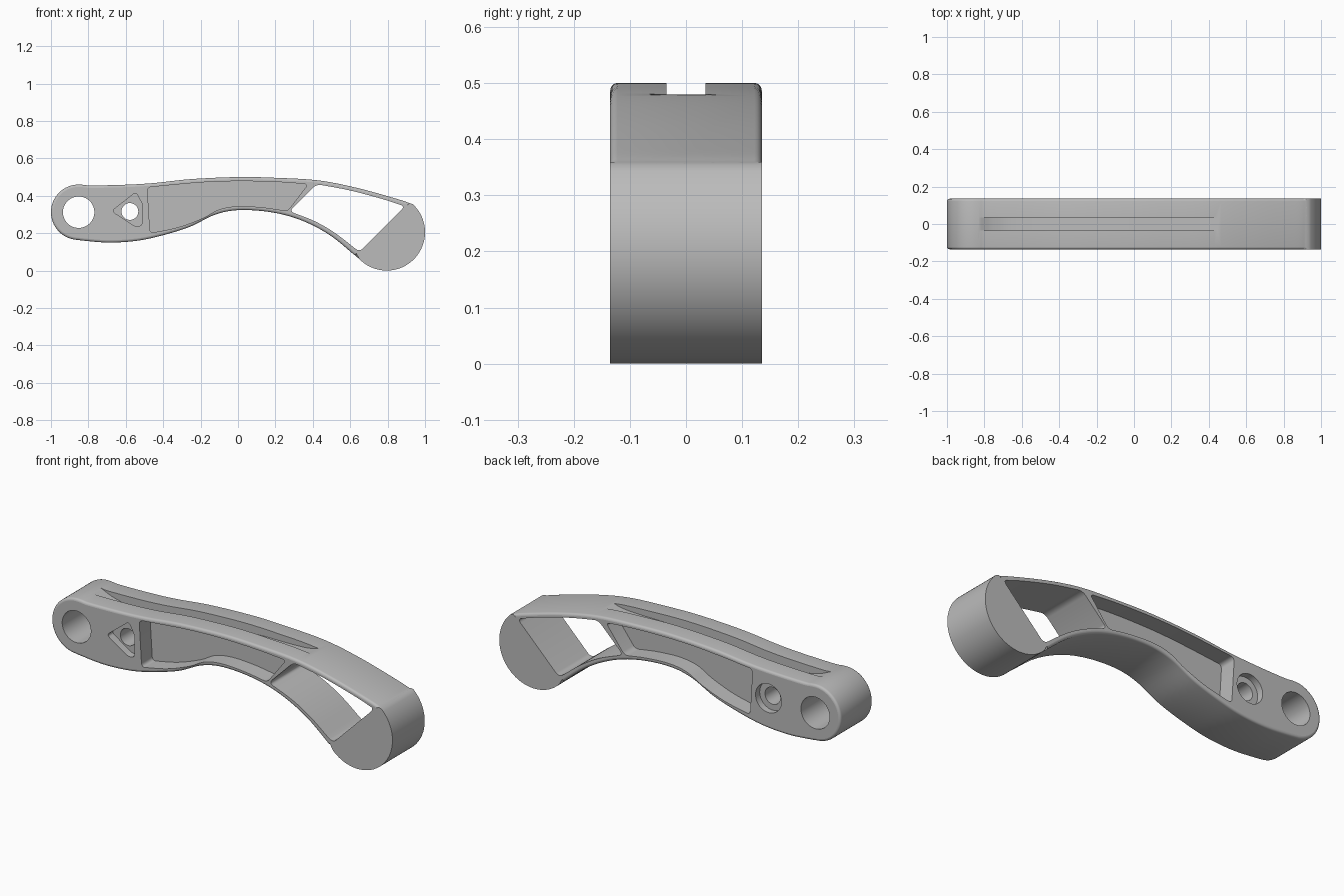
import bpy, bmesh, math
from mathutils import Vector

HALF = 0.135      # half thickness of the arm
WEB = 0.045       # half thickness of the web between the side pockets

if "Cube" in bpy.data.objects:
    bpy.data.objects.remove(bpy.data.objects["Cube"])

grey = bpy.data.materials.new("satin_grey")
grey.use_nodes = True
grey.diffuse_color = (0.5, 0.5, 0.5, 1)
grey.node_tree.nodes["Principled BSDF"].inputs["Base Color"].default_value = (0.5, 0.5, 0.5, 1)


def smooth_path(pts, steps=6):
    """Catmull-Rom curve through the points."""
    p = [Vector(q) for q in pts]
    p = [2 * p[0] - p[1]] + p + [2 * p[-1] - p[-2]]
    out = []
    for a, b, c, d in zip(p, p[1:], p[2:], p[3:]):
        for i in range(steps):
            t = i / steps
            out.append(0.5 * (2 * b + (c - a) * t + (2 * a - 5 * b + 4 * c - d) * t * t
                              + (3 * b - a - 3 * c + d) * t ** 3))
    return out + [p[-2]]


def arc(cx, cz, r, start, end, n=32):
    angles = [math.radians(start + (end - start) * i / n) for i in range(n + 1)]
    return [Vector((cx + r * math.cos(a), cz + r * math.sin(a))) for a in angles]


def prism(name, outline, y0, y1, corner=0.0, fillet=None):
    """Extrude an XZ outline along Y, rounding its corners or filleting its rims."""
    bm = bmesh.new()
    face = bm.faces.new([bm.verts.new((p[0], y0, p[1])) for p in outline])
    ext = bmesh.ops.extrude_face_region(bm, geom=[face])["geom"]
    bmesh.ops.translate(bm, verts=[v for v in ext if isinstance(v, bmesh.types.BMVert)],
                        vec=(0, y1 - y0, 0))
    bmesh.ops.recalc_face_normals(bm, faces=bm.faces)
    along = [e for e in bm.edges if abs(e.verts[0].co.y - e.verts[1].co.y) > 1e-4]
    if corner:
        sharp = [e for e in along if e.calc_face_angle() > math.radians(28)]
        bmesh.ops.bevel(bm, geom=sharp, offset=corner, segments=5, profile=0.5, affect='EDGES')
    if fillet:
        rims = [e for e in bm.edges if e not in along
                and all(fillet(v.co) for v in e.verts)]
        bmesh.ops.bevel(bm, geom=rims, offset=0.013, segments=4, profile=0.5, affect='EDGES')
    mesh = bpy.data.meshes.new(name)
    bm.to_mesh(mesh)
    bm.free()
    obj = bpy.data.objects.new(name, mesh)
    bpy.context.collection.objects.link(obj)
    obj.data.materials.append(grey)
    return obj


# Arm silhouette: rounded pivot end, arched top, round heavy end, arched underside
top = smooth_path([(-0.83, 0.459), (-0.78, 0.455), (-0.6, 0.459), (-0.45, 0.468),
                   (-0.25, 0.489), (0, 0.5), (0.2, 0.496), (0.43, 0.482),
                   (0.64, 0.441), (0.86, 0.38), (0.928, 0.356)])
heavy_end = arc(0.795, 0.205, 0.205, 47, -135, 40)
under = smooth_path([(0.65, 0.06), (0.49, 0.19), (0.33, 0.272), (0.17, 0.313), (0, 0.323),
                     (-0.125, 0.298), (-0.26, 0.233), (-0.42, 0.184), (-0.55, 0.158),
                     (-0.7, 0.15), (-0.86, 0.163)])
pivot_end = arc(-0.852, 0.312, 0.148, 262, 84)
arm = prism("lever_arm", top[1:-1] + heavy_end + under[1:-1] + pivot_end, -HALF, HALF,
            fillet=lambda c: c.x < 0.93 and (c.z > 0.34 or c.x < 0.64))

# Side pockets, leaving a central web
pocket = (smooth_path([(-0.485, 0.445), (-0.2, 0.471), (0, 0.478), (0.2, 0.474), (0.375, 0.462)])
          + [Vector((0.265, 0.318))]
          + smooth_path([(0.255, 0.32), (0.13, 0.338), (0, 0.344), (-0.1, 0.327),
                         (-0.19, 0.28), (-0.32, 0.232), (-0.47, 0.2)])[1:])
cutters = [prism("front_pocket", pocket, -0.3, -WEB, 0.02),
           prism("back_pocket", pocket, WEB, 0.3, 0.02)]

# Through window beside the heavy end
window = (smooth_path([(0.42, 0.462), (0.6, 0.428), (0.78, 0.38), (0.892, 0.343)])
          + [Vector((0.65, 0.1))]
          + smooth_path([(0.63, 0.115), (0.52, 0.2), (0.41, 0.264), (0.275, 0.317)])[1:])
cutters.append(prism("window", window, -0.3, 0.3, 0.025))

# Pivot hole and small bolt hole with a triangular front seat and round back seat
cutters += [
    prism("pivot_hole", arc(-0.852, 0.312, 0.084, 0, 354, 59), -0.3, 0.3),
    prism("bolt_hole", arc(-0.578, 0.316, 0.045, 0, 350, 35), -0.3, 0.3),
    prism("triangle_seat", [(-0.545, 0.42), (-0.512, 0.355), (-0.512, 0.24), (-0.55, 0.235),
                            (-0.675, 0.318)], -0.3, -HALF + 0.04, 0.018),
    prism("round_seat", arc(-0.578, 0.316, 0.076, 0, 354, 59), HALF - 0.035, 0.3),
]

# Long groove in the top face
floor = smooth_path([(-0.83, 0.46), (-0.75, 0.428), (-0.64, 0.412), (-0.4, 0.425), (0, 0.456),
                     (0.3, 0.461), (0.4, 0.468), (0.455, 0.482)])
cutters.append(prism("top_groove", floor + [Vector((0.455, 0.6)), Vector((-0.83, 0.6))],
                     -0.035, 0.035))

# Apply the cuts
bpy.context.view_layer.objects.active = arm
for cutter in cutters:
    mod = arm.modifiers.new(cutter.name, 'BOOLEAN')
    mod.operation, mod.solver, mod.object = 'DIFFERENCE', 'EXACT', cutter
    bpy.ops.object.modifier_apply(modifier=mod.name)
    bpy.data.objects.remove(cutter)

# Smooth curved walls, keep the flat sides flat
bpy.ops.object.select_all(action='DESELECT')
arm.select_set(True)
bpy.ops.object.shade_smooth_by_angle(angle=math.radians(30))
for poly in arm.data.polygons:
    if abs(poly.normal.y) > 0.999:
        poly.use_smooth = False
